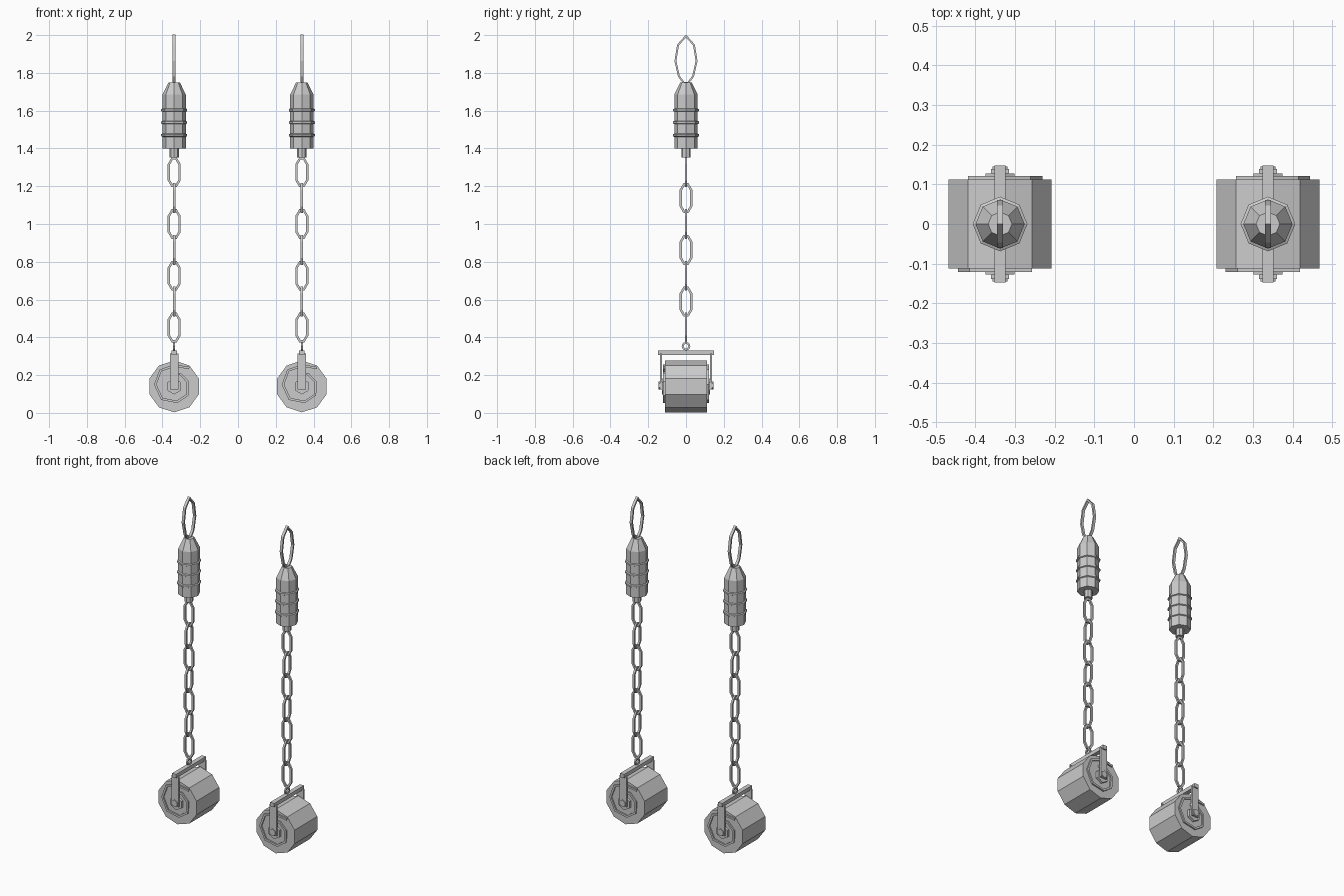
import bpy, bmesh, math
from mathutils import Vector

if "Cube" in bpy.data.objects:
    bpy.data.objects.remove(bpy.data.objects["Cube"])

X, Y, Z = Vector((1, 0, 0)), Vector((0, 1, 0)), Vector((0, 0, 1))
DRUM_Z = 0.14


def finish(bm, name, ox):
    bmesh.ops.recalc_face_normals(bm, faces=bm.faces)
    me = bpy.data.meshes.new(name)
    bm.to_mesh(me)
    bm.free()
    ob = bpy.data.objects.new(name, me)
    ob.location.x = ox
    bpy.context.collection.objects.link(ob)
    return ob


def bridge(bm, rings, closed):
    n = len(rings[0])
    for i in range(len(rings) if closed else len(rings) - 1):
        a, b = rings[i], rings[(i + 1) % len(rings)]
        for j in range(n):
            k = (j + 1) % n
            bm.faces.new((a[j], a[k], b[k], b[j]))
    if not closed:
        bm.faces.new(rings[0])
        bm.faces.new(rings[-1])


def lathe(name, ox, profile, sides, u, v, axis, center):
    """Stack of polygons (radius, height) along axis; first corner points along u."""
    bm = bmesh.new()
    rings = []
    for r, h in profile:
        ring = []
        for i in range(sides):
            a = 2 * math.pi * i / sides
            ring.append(bm.verts.new(center + axis * h + (u * math.cos(a) + v * math.sin(a)) * r))
        rings.append(ring)
    bridge(bm, rings, False)
    return finish(bm, name, ox)


def sweep(name, ox, pts, closed, u, v, center, half_in, half_n, sides=4):
    """Sweep a small section along a flat path given in (u, v) coordinates."""
    bm = bmesh.new()
    normal = u.cross(v)
    n = len(pts)
    P = [Vector(p) for p in pts]
    rings = []
    for i, p in enumerate(P):
        d0 = (p - P[i - 1]).normalized() if closed or i > 0 else None
        d1 = (P[(i + 1) % n] - p).normalized() if closed or i < n - 1 else None
        d0, d1 = d0 or d1, d1 or d0
        t = (d0 + d1).normalized()
        side = Vector((t.y, -t.x)) / max(0.5, t.dot(d0))
        ring = []
        for j in range(sides):
            a = 2 * math.pi * (j + 0.5) / sides
            k = 1 / math.cos(math.pi / sides)
            q = p + side * (half_in * k * math.cos(a))
            ring.append(bm.verts.new(center + u * q.x + v * q.y + normal * (half_n * k * math.sin(a))))
        rings.append(ring)
    bridge(bm, rings, closed)
    return finish(bm, name, ox)


def box(name, ox, center, size):
    bm = bmesh.new()
    bmesh.ops.create_cube(bm, size=1)
    for vert in bm.verts:
        vert.co = Vector(center) + Vector([vert.co[i] * size[i] for i in range(3)])
    return finish(bm, name, ox)


def mirrored(half):
    return half + [(-x, z) for x, z in reversed(half)]


LINK = mirrored([(0.010, -0.073), (0.028, -0.042), (0.028, 0.042), (0.010, 0.073)])
LOOP = [(0, 0.247)] + [(-0.042, 0.20), (-0.056, 0.115), (-0.038, 0.035), (-0.012, 0)] \
    + [(0.012, 0), (0.038, 0.035), (0.056, 0.115), (0.042, 0.20)]
COIL = [(0.08, 0.098), (0.0, 0.110), (-0.072, 0.085), (-0.100, 0.010), (-0.065, -0.066),
        (0.015, -0.082), (0.070, -0.045), (0.072, 0.025), (0.032, 0.066), (-0.02, 0.062)]

for ox in (-0.338, 0.338):
    # wick drum
    lathe("drum", ox, [(0.137, -0.112), (0.137, 0.112)], 10, Z, X, Y, Z * DRUM_Z)

    # coil ends, washers, nuts and bracket arms on both faces
    for s in (-1, 1):
        face = Z * DRUM_Z + Y * (s * 0.115)
        sweep("wick_coil", ox, COIL, False, X * -s, Z, face, 0.006, 0.006)
        lathe("washer", ox, [(0.042, 0.108), (0.042, 0.128)], 6, Z, X, Y * s, Z * DRUM_Z)
        lathe("nut", ox, [(0.022, 0.125), (0.022, 0.145)], 6, Z, X, Y * s, Z * (DRUM_Z + 0.005))
        box("bracket_arm", ox, (0, s * 0.133, 0.22), (0.046, 0.011, 0.19))

    # bracket crossbar with eyelet
    box("bracket_bar", ox, (0, 0, 0.319), (0.028, 0.294, 0.024))
    eye = [(0.018 * math.cos(i * math.pi / 4), 0.018 * math.sin(i * math.pi / 4)) for i in range(8)]
    sweep("eyelet", ox, eye, True, Y, Z, Z * 0.353, 0.005, 0.005)

    # chain of alternating links
    for i in range(7):
        sweep("chain_link", ox, LINK, True, Y if i % 2 else X, Z,
              Z * (1.274 - 0.137 * i), 0.006, 0.006)

    # grip with swivel stem and raised ribs
    lathe("grip", ox, [(0.062, 1.40), (0.062, 1.685), (0.030, 1.75)], 8, X, Y, Z, Vector())
    lathe("swivel_stem", ox, [(0.025, 1.353), (0.025, 1.41)], 8, X, Y, Z, Vector())
    for z in (1.47, 1.537, 1.603):
        lathe("grip_rib", ox, [(0.061, z - 0.009), (0.069, z - 0.005), (0.069, z + 0.005),
                               (0.061, z + 0.009)], 8, X, Y, Z, Vector())

    # finger loop
    sweep("finger_loop", ox, LOOP, True, Y, Z, Z * 1.748, 0.005, 0.008)
